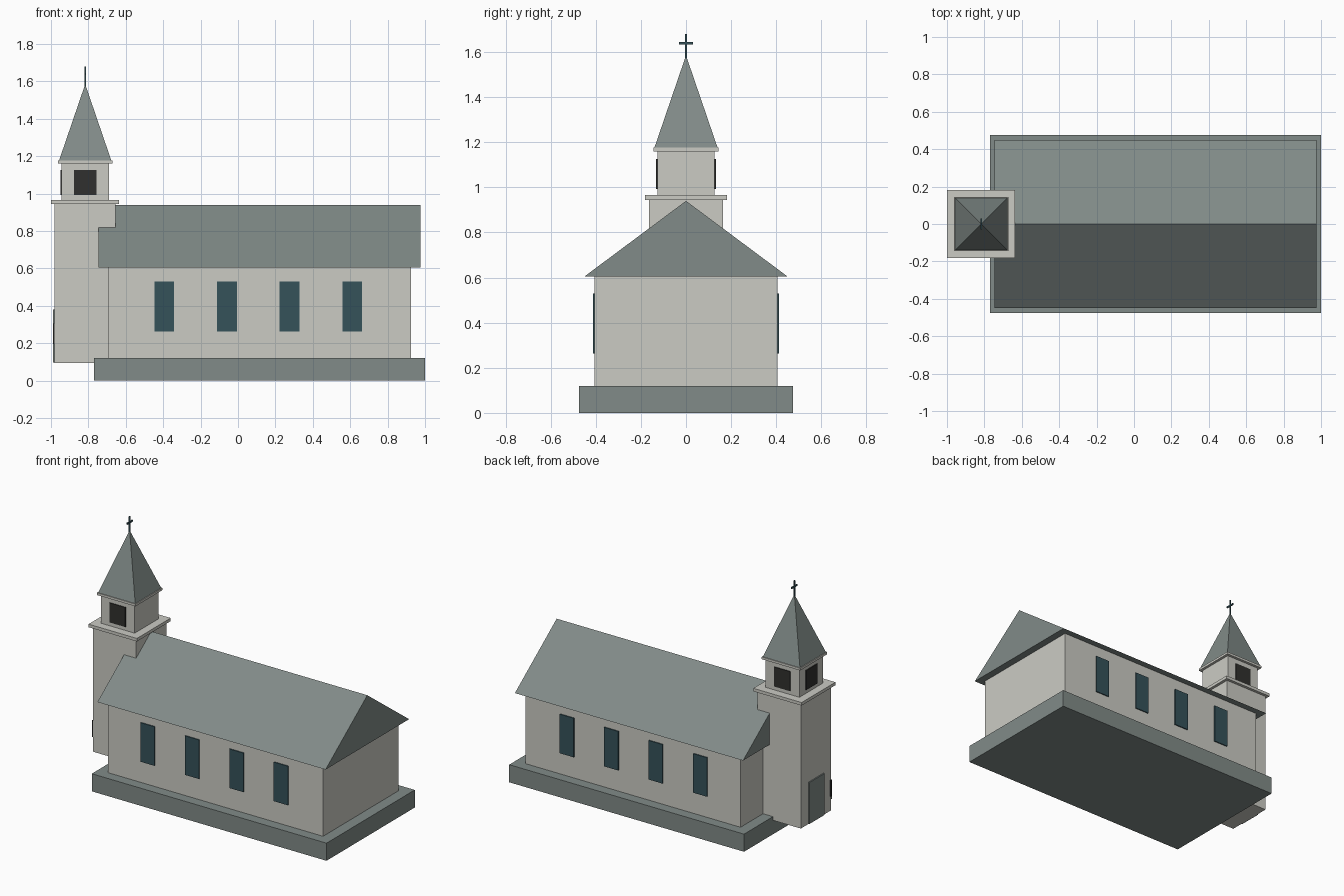
import bpy

if "Cube" in bpy.data.objects:
    bpy.data.objects.remove(bpy.data.objects["Cube"])


def material(name, rgb):
    m = bpy.data.materials.new(name)
    lin = [(c / 255 / 12.92 if c < 10 else ((c / 255 + 0.055) / 1.055) ** 2.4) for c in rgb]
    m.diffuse_color = (*lin, 1)
    m.use_nodes = True
    m.node_tree.nodes["Principled BSDF"].inputs["Base Color"].default_value = m.diffuse_color
    return m


WALL = material("pale_plaster", (203, 203, 196))
SLATE = material("grey_slate", (129, 139, 136))
GLASS = material("dark_teal_glass", (53, 82, 90))
DARK = material("dark_opening", (48, 48, 46))


def mesh(name, verts, faces, mat):
    me = bpy.data.meshes.new(name)
    me.from_pydata(verts, [], faces)
    me.materials.append(mat)
    ob = bpy.data.objects.new(name, me)
    bpy.context.collection.objects.link(ob)
    return ob


def box(name, x, y, z, mat):
    verts = [(a, b, c) for c in z for b in y for a in x]
    faces = [(0, 2, 3, 1), (4, 5, 7, 6), (0, 1, 5, 4),
             (2, 6, 7, 3), (0, 4, 6, 2), (1, 3, 7, 5)]
    return mesh(name, verts, faces, mat)


TX = -0.817  # tower axis


def tower_box(name, half, z, mat):
    return box(name, (TX - half, TX + half), (-half, half), z, mat)


# Plinth and nave
box("plinth", (-0.77, 1.0), (-0.475, 0.475), (0, 0.12), SLATE)
box("nave_walls", (-0.695, 0.925), (-0.405, 0.405), (0.12, 0.607), WALL)

# Gabled roof
mesh("nave_roof",
     [(x, y, z) for x in (-0.745, 0.975)
      for y, z in ((-0.45, 0.605), (0.45, 0.605), (0, 0.94))],
     [(0, 2, 1), (3, 4, 5), (0, 1, 4, 3), (1, 2, 5, 4), (2, 0, 3, 5)], SLATE)

# Nave windows on both long sides
for side in (-1, 1):
    for i in range(4):
        cx = -0.394 + i * 0.335
        box("nave_window", (cx - 0.053, cx + 0.053),
            sorted((side * 0.404, side * 0.412)), (0.264, 0.53), GLASS)

# Bell tower
tower_box("tower_shaft", 0.163, (0.095, 0.947), WALL)
tower_box("tower_ledge", 0.182, (0.945, 0.966), WALL)
tower_box("belfry", 0.127, (0.966, 1.162), WALL)
tower_box("belfry_cornice", 0.145, (1.16, 1.176), WALL)

# Spire
h = 0.14
mesh("spire",
     [(TX - h, -h, 1.176), (TX + h, -h, 1.176), (TX + h, h, 1.176),
      (TX - h, h, 1.176), (TX, 0, 1.585)],
     [(3, 2, 1, 0), (0, 1, 4), (1, 2, 4), (2, 3, 4), (3, 0, 4)], SLATE)

# Cross
t = 0.004
box("cross_post", (TX - t, TX + t), (-t, t), (1.56, 1.68), GLASS)
box("cross_arm", (TX - t, TX + t), (-0.03, 0.03), (1.634, 1.645), GLASS)

# Belfry openings on three sides
for side in (-1, 1):
    box("belfry_opening", (TX - 0.06, TX + 0.06),
        sorted((side * 0.126, side * 0.133)), (0.992, 1.125), DARK)
box("belfry_opening", (TX - 0.133, TX - 0.126), (-0.06, 0.06), (0.992, 1.125), DARK)

# Entrance door and small plaque
box("door", (-0.988, -0.979), (-0.08, 0.08), (0.097, 0.38), SLATE)
box("plaque", (-0.988, -0.979), (-0.163, -0.152), (0.195, 0.305), DARK)
